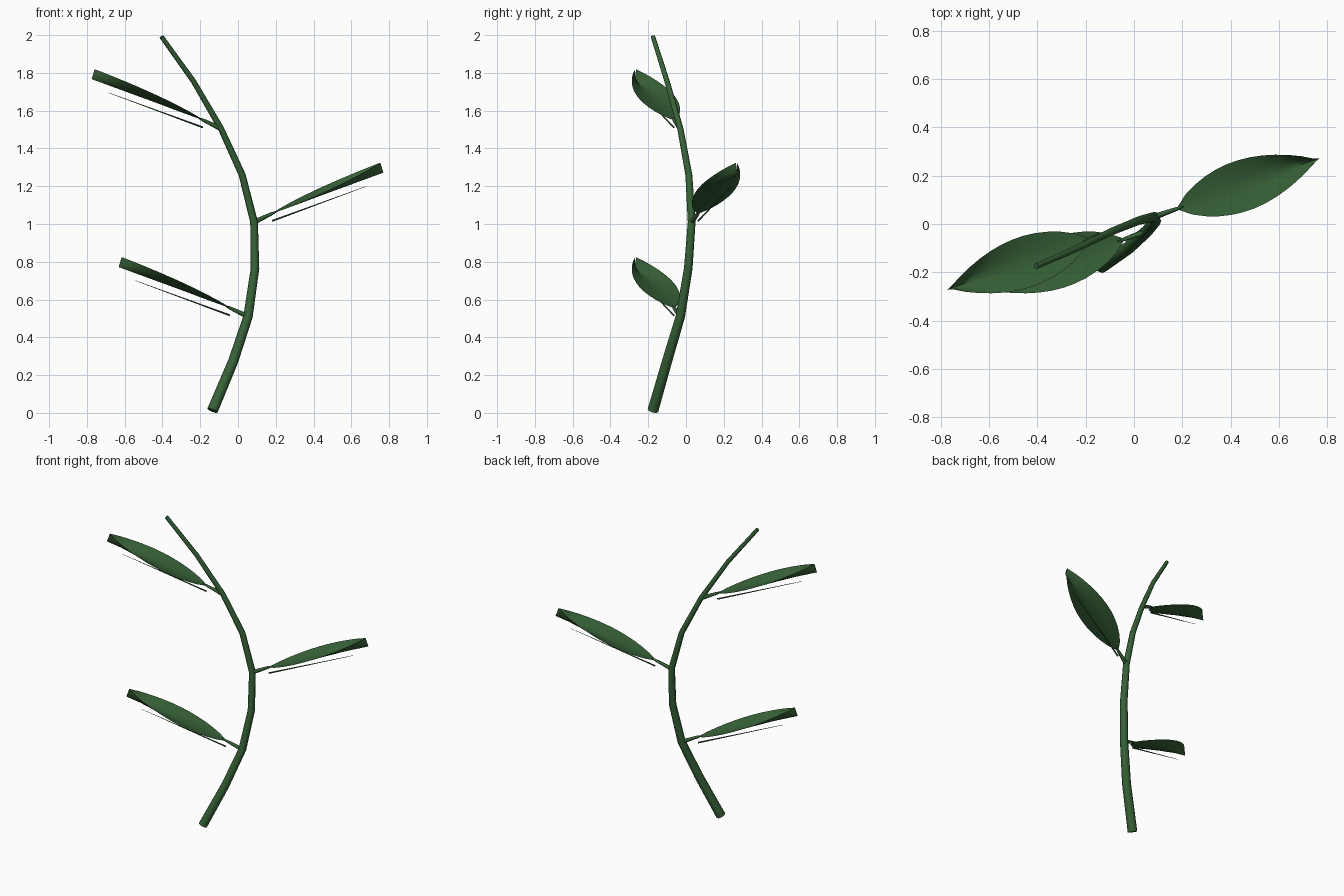
import bpy, bmesh, math
from mathutils import Vector, Matrix

cube = bpy.data.objects.get("Cube")
if cube:
    bpy.data.objects.remove(cube, do_unlink=True)


def make_material(name, rgb):
    mat = bpy.data.materials.new(name)
    mat.use_nodes = True
    color = (*rgb, 1)
    mat.diffuse_color = color
    mat.node_tree.nodes["Principled BSDF"].inputs["Base Color"].default_value = color
    return mat


green = make_material("leaf green", (0.038, 0.12, 0.038))


def finish(bm, name):
    """Turn a bmesh into a smooth shaded object."""
    mesh = bpy.data.meshes.new(name)
    bm.to_mesh(mesh)
    bm.free()
    mesh.materials.append(green)
    obj = bpy.data.objects.new(name, mesh)
    bpy.context.collection.objects.link(obj)
    bpy.ops.object.select_all(action='DESELECT')
    obj.select_set(True)
    bpy.context.view_layer.objects.active = obj
    bpy.ops.object.shade_smooth_by_angle(angle=math.radians(60))
    return obj


def tube(name, path, r_start, r_end, sides):
    """Tapered, capped tube along a list of points."""
    bm = bmesh.new()
    path = [Vector(p) for p in path]
    last = len(path) - 1
    rings = []
    for i, p in enumerate(path):
        tangent = (path[min(i + 1, last)] - path[max(i - 1, 0)]).normalized()
        side = tangent.cross(Vector((0, 1, 0))).normalized()
        other = tangent.cross(side)
        r = r_start + (r_end - r_start) * i / last
        rings.append([bm.verts.new(p + r * (side * math.cos(a) + other * math.sin(a)))
                      for a in (math.tau * k / sides for k in range(sides))])
    for a, b in zip(rings, rings[1:]):
        for k in range(sides):
            n = (k + 1) % sides
            bm.faces.new((a[k], a[n], b[n], b[k]))
    bm.faces.new(rings[0])
    bm.faces.new(rings[-1])
    bmesh.ops.recalc_face_normals(bm, faces=bm.faces)
    return finish(bm, name)


# Bowed stem
stem_path = [(-0.135, -0.175, 0.0125), (-0.025, -0.1, 0.275), (0.053, -0.03, 0.51),
             (0.09, 0.012, 0.765), (0.085, 0.03, 1.01), (0.022, 0.015, 1.26),
             (-0.09, -0.03, 1.505), (-0.235, -0.1, 1.755), (-0.405, -0.175, 1.992)]
tube("stem", stem_path, 0.029, 0.012, 8)

LENGTH, HALF_WIDTH, CUP = 0.663, 0.106, 0.055
ROWS, COLS = 12, 6


def leaf_blade(name, frame):
    """Pointed blade whose edges fold up more and more towards the tip."""
    bm = bmesh.new()
    grid = []
    for i in range(ROWS + 1):
        t = i / ROWS
        width = max(0.003, HALF_WIDTH * max(0, math.sin(math.pi * t ** 0.9)) ** 0.8)
        row = []
        for j in range(COLS + 1):
            s = 2 * j / COLS - 1
            row.append(bm.verts.new(frame @ Vector((LENGTH * t, width * s, CUP * t * abs(s) ** 1.5))))
        grid.append(row)
    for a, b in zip(grid, grid[1:]):
        for j in range(COLS):
            bm.faces.new((a[j], b[j], b[j + 1], a[j + 1]))
    return finish(bm, name)


# Alternate leaves, each with a stalk, a blade and a vein hanging below it
pitch = Matrix.Rotation(math.radians(-19.1), 4, 'Y')
for name, index, turn in (("lower", 2, 180), ("middle", 4, 0), ("upper", 6, 180)):
    node = Vector(stem_path[index])
    yaw = Matrix.Rotation(math.radians(19.5 + turn), 4, 'Z')
    base = node + yaw @ Vector((0.1, 0, 0.045))
    frame = Matrix.Translation(base) @ yaw @ pitch
    tube(name + "_stalk", [node, base, frame @ Vector((0.03, 0, 0.002))], 0.014, 0.003, 6)
    leaf_blade(name + "_leaf", frame)
    tube(name + "_vein", [frame @ Vector((x, 0, -0.037)) for x in (-0.01, 0.25, 0.55)],
         0.005, 0.001, 6)
